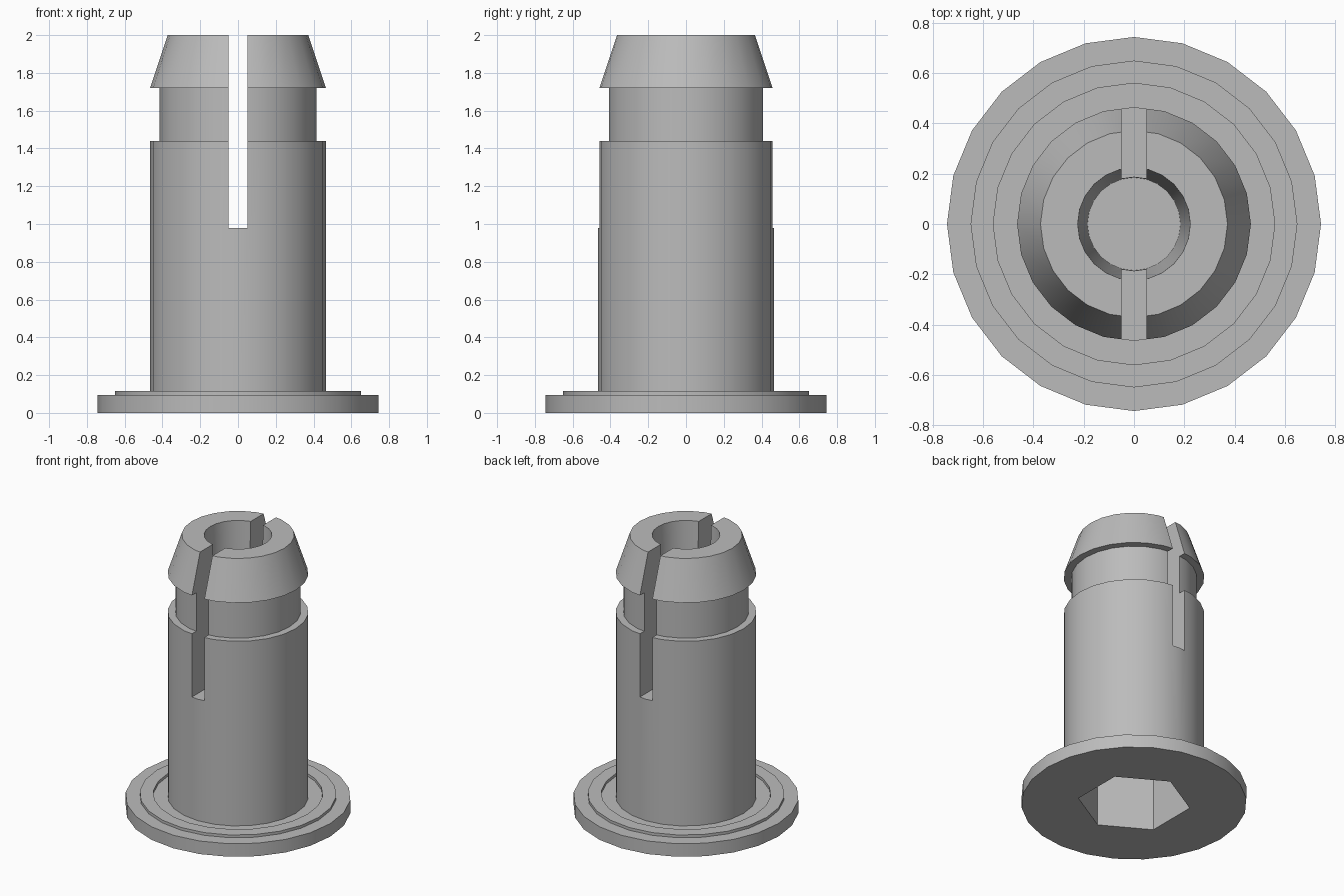
import bpy
import bmesh
import math
from mathutils import Vector, Matrix

cube = bpy.data.objects.get("Cube")
if cube:
    bpy.data.objects.remove(cube, do_unlink=True)

SIDES = 24


def make_object(name, bm):
    bmesh.ops.recalc_face_normals(bm, faces=bm.faces)
    mesh = bpy.data.meshes.new(name)
    bm.to_mesh(mesh)
    bm.free()
    obj = bpy.data.objects.new(name, mesh)
    bpy.context.collection.objects.link(obj)
    return obj


def lathe(name, profile):
    """Revolve a radius/height profile around the z axis."""
    bm = bmesh.new()
    verts = [bm.verts.new((0, r, z)) for r, z in profile]
    edges = [bm.edges.new(pair) for pair in zip(verts, verts[1:])]
    bmesh.ops.spin(bm, geom=verts + edges, cent=(0, 0, 0), axis=(0, 0, 1),
                   angle=math.tau, steps=SIDES, use_merge=True)
    bmesh.ops.remove_doubles(bm, verts=bm.verts, dist=0.0005)
    return make_object(name, bm)


def cut(target, cutter):
    cutter.hide_render = True
    cutter.hide_viewport = True
    mod = target.modifiers.new(cutter.name, "BOOLEAN")
    mod.operation = "DIFFERENCE"
    mod.solver = "EXACT"
    mod.object = cutter


# Grey plastic
grey = bpy.data.materials.new("grey_plastic")
grey.use_nodes = True
colour = (0.5, 0.5, 0.5, 1)
grey.diffuse_color = colour
grey.node_tree.nodes["Principled BSDF"].inputs["Base Color"].default_value = colour

# Flange with raised ring, shaft, neck, barbed head and tapered blind bore
pin = lathe("snap_pin", [
    (0, 0), (0.744, 0), (0.744, 0.095),
    (0.65, 0.095), (0.65, 0.115), (0.56, 0.115), (0.56, 0.095),
    (0.465, 0.095), (0.465, 1.44), (0.415, 1.44), (0.415, 1.72),
    (0.465, 1.72), (0.372, 2), (0.224, 2), (0.185, 0.94), (0, 0.94),
])
pin.data.materials.append(grey)

# Slot splitting the head from front to back
bm = bmesh.new()
bmesh.ops.create_cube(bm, size=1, matrix=Matrix.Translation((0, 0, 1.58))
                      @ Matrix.Diagonal(Vector((0.1, 2, 1.2, 1))))
slot_cutter = make_object("slot_cutter", bm)

# Hexagonal socket in the underside
bm = bmesh.new()
bmesh.ops.create_cone(bm, cap_ends=True, segments=6, radius1=0.373,
                      radius2=0.373, depth=1,
                      matrix=Matrix.Translation((0, 0, 0.3))
                      @ Matrix.Rotation(math.radians(30), 4, "Z"))
# Put corners on the y axis
if max(v.co.x for v in bm.verts) > 0.36:
    bmesh.ops.rotate(bm, verts=bm.verts, cent=(0, 0, 0),
                     matrix=Matrix.Rotation(math.radians(30), 3, "Z"))
socket_cutter = make_object("socket_cutter", bm)

cut(pin, slot_cutter)
cut(pin, socket_cutter)

# Apply the cuts, then shade the round surfaces smooth
bpy.ops.object.select_all(action="DESELECT")
pin.select_set(True)
bpy.context.view_layer.objects.active = pin
for mod in list(pin.modifiers):
    bpy.ops.object.modifier_apply(modifier=mod.name)
for cutter in (slot_cutter, socket_cutter):
    bpy.data.objects.remove(cutter, do_unlink=True)
bpy.ops.object.shade_smooth_by_angle(angle=math.radians(30))
